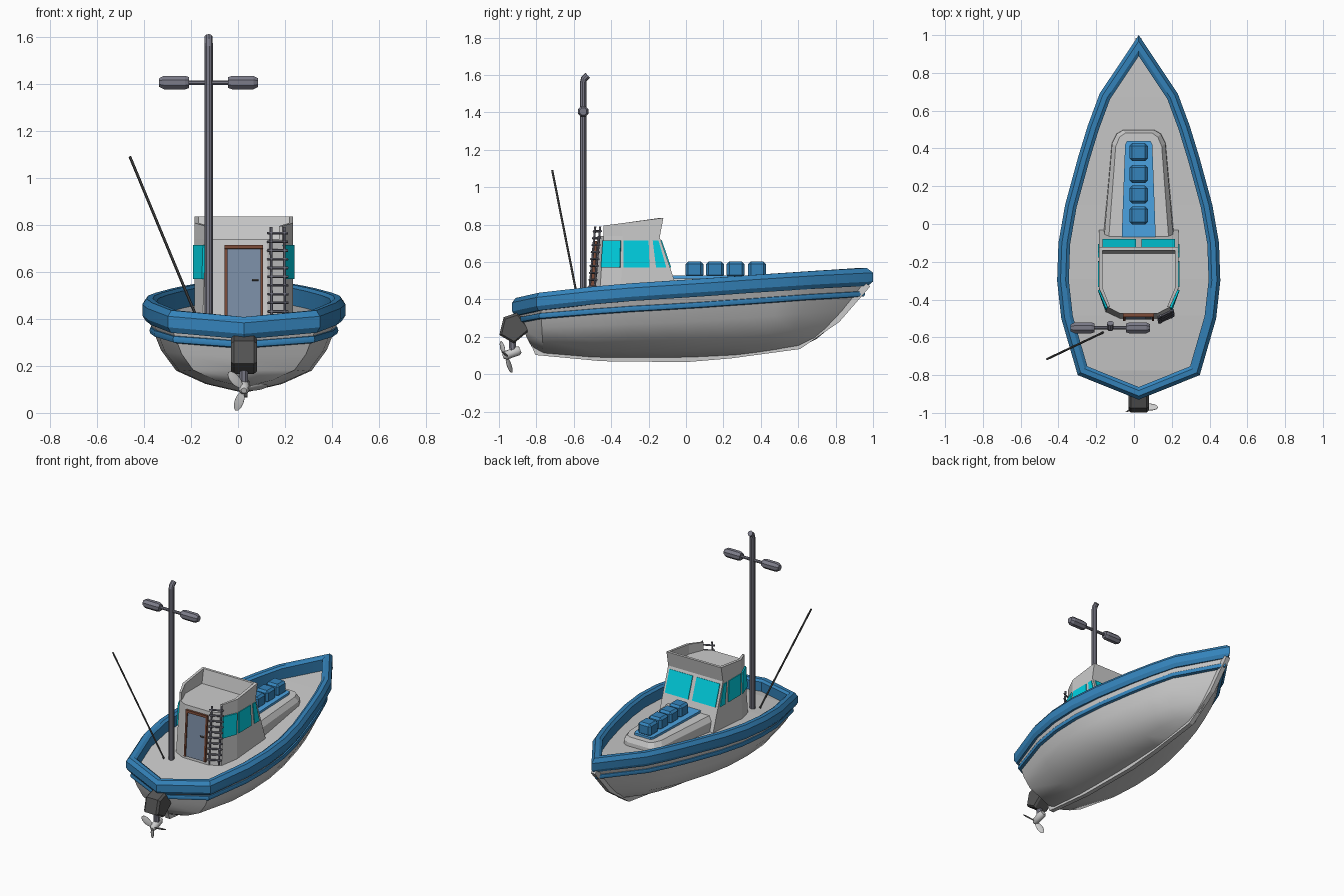
import bpy, bmesh, math
from mathutils import Vector, Matrix

if "Cube" in bpy.data.objects:
    bpy.data.objects.remove(bpy.data.objects["Cube"])

CX = 0.025  # hull centreline; all part coordinates are relative to it
BLUE, MAT_BLUE, CYAN = (.035, .23, .5), (.07, .36, .75), (0, .65, .78)
STEEL, DARK, BROWN, DOOR = (.2, .2, .25), (.09, .09, .09), (.2, .07, .04), (.2, .27, .38)
mats = {}


def finish(name, bm, color=None, smooth=None):
    bmesh.ops.remove_doubles(bm, verts=bm.verts, dist=1e-5)
    bmesh.ops.recalc_face_normals(bm, faces=bm.faces)
    me = bpy.data.meshes.new(name)
    bm.to_mesh(me)
    bm.free()
    ob = bpy.data.objects.new(name, me)
    ob.location.x = CX
    bpy.context.collection.objects.link(ob)
    if color:
        if color not in mats:
            mats[color] = bpy.data.materials.new("paint")
            mats[color].diffuse_color = (*color, 1)
        me.materials.append(mats[color])
    if smooth:
        bpy.ops.object.select_all(action='DESELECT')
        ob.select_set(True)
        bpy.context.view_layer.objects.active = ob
        bpy.ops.object.shade_smooth_by_angle(angle=math.radians(smooth))
    return ob


def loft(name, rings, color=None, caps=True, wrap=False, smooth=None):
    """Skin a list of closed rings; wrap joins the last ring to the first."""
    bm = bmesh.new()
    vs = [[bm.verts.new(p) for p in r] for r in rings]
    pairs = list(zip(vs, vs[1:])) + ([(vs[-1], vs[0])] if wrap else [])
    n = len(vs[0])
    for a, b in pairs:
        for i in range(n):
            j = (i + 1) % n
            bm.faces.new((a[i], a[j], b[j], b[i]))
    if caps and not wrap:
        bm.faces.new(vs[0])
        bm.faces.new(vs[-1])
    return finish(name, bm, color, smooth)


def tube(name, pts, radii, n=8, color=None, smooth=None):
    pts = [Vector(p) for p in pts]
    rings = []
    for i, p in enumerate(pts):
        d = (pts[min(i + 1, len(pts) - 1)] - pts[max(i - 1, 0)]).normalized()
        u = d.orthogonal().normalized() if i == 0 else (u - d * u.dot(d)).normalized()
        w = d.cross(u)
        r = radii[i] if isinstance(radii, (list, tuple)) else radii
        angs = [2 * math.pi * (k + .5) / n for k in range(n)]
        rings.append([p + (u * math.cos(a) + w * math.sin(a)) * r for a in angs])
    return loft(name, rings, color, smooth=smooth)


def panel(name, pts, t, color=None):
    pts = [Vector(p) for p in pts]
    n = (pts[1] - pts[0]).cross(pts[2] - pts[0]).normalized() * t / 2
    return loft(name, [[p - n for p in pts], [p + n for p in pts]], color)


def mirror_ring(half):
    return half + [(-x, y, z) for x, y, z in reversed(half)]


def sweep(name, half, section, color, smooth=None):
    """Sweep a section (inward offset, height) along a mirrored outline."""
    path = [Vector(p) for p in half] + [Vector((-x, y, z)) for x, y, z in half[-2:0:-1]]
    n, rings = len(path), []
    for d, h in section:
        ring = []
        for i, p in enumerate(path):
            a = (p - path[i - 1]).xy.normalized()
            b = (path[(i + 1) % n] - p).xy.normalized()
            na, nb = Vector((a.y, -a.x)), Vector((b.y, -b.x))
            m = (na + nb) / (1 + na.dot(nb))
            ring.append((p.x + m.x * d, p.y + m.y * d, p.z + h))
        rings.append(ring)
    return loft(name, rings, color, wrap=True, smooth=smooth)


# Stations bow to stern: gunwale y, half width, top z, keel y, keel z
ST = [(1, 0, .568, .62, .15), (.69, .207, .552, .5, .13), (.52, .27, .541, .4, .115),
      (.35, .322, .53, .28, .1), (.1, .39, .512, .08, .09), (-.1, .425, .499, -.1, .085),
      (-.3, .432, .486, -.3, .085), (-.5, .41, .469, -.5, .088), (-.8, .323, .436, -.76, .11),
      (-.93, 0, .408, -.8, .12)]


def level(fx, fz):
    return [(w * .94 * fx, ky + (y * .97 - ky) * fz ** .7, kz + (z - .085 - kz) * fz)
            for y, w, z, ky, kz in ST]


# Hull shell, rubbing strip and gunwale
profile = [(0, 0), (.4, .12), (.71, .3), (.87, .58), (.95, .84), (1, 1)]
loft("hull", [mirror_ring(level(*f)) for f in profile], caps=False, smooth=35)
sweep("rubbing_strip", level(.95, .84),
      [(.01, -.018), (-.012, -.013), (-.016, 0), (-.012, .013), (.01, .018)], BLUE, 40)
sweep("gunwale", [(w, y, z) for y, w, z, _, _ in ST],
      [(0, -.025), (0, -.072), (.015, -.095), (.06, -.095), (.062, -.012), (.045, 0), (.018, 0)],
      BLUE, 30)

# Deck
bm = bmesh.new()
rows = [[bm.verts.new((s * max(w - .03, 0), y * .97, z - .085)) for s in (1, -1)]
        for y, w, z, _, _ in ST]
for a, b in zip(rows, rows[1:]):
    bm.faces.new((a[0], a[1], b[1], b[0]))
finish("deck", bm)

# Keel band
outer = [(-.85, .21), (-.805, .103), (-.45, .07), (0, .065), (.24, .085), (.61, .135),
         (.82, .28), (.985, .47)]
inner = [(y * .94, z + .04) for y, z in outer]
loft("keel", [[(s * .016, *o), (s * .016, *i), (-s * .016, *i), (-s * .016, *o)]
              for o, i in zip(outer, inner) for s in (1,)])

# Raised foredeck, mat and crates
trunk = [(.19, -.09), (.145, .43), (.12, .48), (.085, .5)]
loft("foredeck_trunk", [mirror_ring([(x * k, y - (.03 if y > 0 else 0) * (1 - k) * 4, z)
                                     for x, y in trunk])
                        for k, z in ((1, .4), (.97, .48), (.84, .512))])
loft("mat", [mirror_ring([(.09, -.07, z), (.072, .42, z), (.062, .44, z)]) for z in (.5, .527)],
     MAT_BLUE)
for y in (.38, .265, .155, .045):
    bm = bmesh.new()
    bmesh.ops.create_cube(bm, size=1, matrix=Matrix.Translation((0, y, .56)) @
                          Matrix.Diagonal((.097, .095, .085, 1)))
    bmesh.ops.bevel(bm, geom=bm.edges[:], offset=.014, segments=1, affect='EDGES')
    finish("crate", bm, BLUE)

# Cabin body
low = [(.21, -.02), (.21, -.35), (.175, -.465), (.1, -.5)]
high = [(.21, -.143), (.21, -.34), (.165, -.44), (.1, -.473)]
loft("cabin", [mirror_ring([(x, y, z) for x, y in r]) for r, z in ((low, .38), (high, .74))])

# Roof parapet, open at the back
wall = [(.165, -.44, .795), (.21, -.34, .808), (.21, -.143, .836)]
wall += [(-x, y, z) for x, y, z in reversed(wall)]
rings = []
for x, y, z in wall:
    f = .022 if y > -.2 else 0
    ix, iy = x * .91, y - (.018 if y > -.2 else 0)
    rings.append([(x, y, .72), (x, y + f, z), (ix, iy + f, z), (ix, iy, .72)])
loft("roof_parapet", rings)

# Windows
for s in (1, -1):
    panel("rear_side_window", [(s * .172, -.453, .57), (s * .209, -.352, .57),
                               (s * .209, -.348, .715), (s * .168, -.443, .715)], .014, CYAN)
    panel("side_window", [(s * .21, -.333, .57), (s * .21, -.195, .57),
                          (s * .21, -.2, .715), (s * .21, -.333, .715)], .01, CYAN)
    panel("side_window_small", [(s * .21, -.16, .57), (s * .21, -.105, .57),
                                (s * .21, -.147, .715), (s * .21, -.178, .715)], .01, CYAN)
    panel("front_window", [(s * .015, -.085, .57), (s * .193, -.085, .57),
                           (s * .193, -.135, .715), (s * .015, -.135, .715)], .012, CYAN)


# Door on the rear wall, which leans slightly
def rear(x, z):
    return (x, -.5 + (z - .38) * .075, z)


panel("door", [rear(-.07, .4), rear(.07, .4), rear(.07, .7), rear(-.07, .7)], .016, DOOR)
for x in (-.076, .076):
    panel("door_jamb", [rear(x - .006, .4), rear(x + .006, .4), rear(x + .006, .7),
                        rear(x - .006, .7)], .03, BROWN)
panel("door_lintel", [rear(-.082, .697), rear(.082, .697), rear(.082, .713), rear(-.082, .713)],
      .034, BROWN)
tube("door_handle", [(.035, -.5, .565), (.062, -.5, .565)], .005, 6, DARK)

# Ladder on the angled rear corner
side = Vector((math.cos(.44), math.sin(.44), 0))
foot, head = Vector((.146, -.507, .4)), Vector((.143, -.472, .79))
for s in (-.031, .031):
    tube("ladder_rail", [foot + side * s, head + side * s], .006, 6, STEEL)
for k in range(10):
    c = foot.lerp(head, .08 + k * .095)
    tube("ladder_rung", [c - side * .047, c + side * .047], .006, 6, STEEL)

# Mast, crossbar lamps and aerial
mx = -.125 - CX
tube("mast", [(mx, -.55, .37), (mx, -.55, 1.56), (mx, -.545, 1.58), (mx, -.525, 1.598)],
     .018, 10, STEEL)
tube("crossbar", [(mx - .1, -.55, 1.405), (mx + .1, -.55, 1.405)], .01, 8, STEEL)
for s in (1, -1):
    tube("mast_lamp", [(mx + s * d, -.55, 1.405) for d in (.083, .1, .19, .21)],
         [.025, .031, .031, .02], 8, STEEL)
tube("aerial", [(-.165 - CX, -.575, .38), (-.46 - CX, -.715, 1.09)], .006, 6, DARK)

# Outboard motor
block = [(-.975, .305), (-.9, .33), (-.83, .24), (-.92, .165), (-.998, .21)]
ob = loft("motor_block", [[(x, (y + .915) * k - .915, (z - .24) * k + .24) for y, z in block]
                          for x, k in ((-.055, .85), (-.042, 1), (.042, 1), (.055, .85))], DARK)
tube("motor_leg", [(0, -.93, .2), (0, -.925, .11)], .02, 8, STEEL)
hub = Vector((0, -.965, .1))
axis = Vector((0, .93, .36)).normalized()
tube("propeller_hub", [hub - axis * .015, hub, hub + axis * .07, hub + axis * .085],
     [.012, .023, .026, .018], 10, smooth=40)
for deg in (-110, 10, 130):
    bm = bmesh.new()
    bmesh.ops.create_uvsphere(bm, u_segments=10, v_segments=6, radius=1)
    m = (Matrix.Translation(hub) @ Matrix.Rotation(math.radians(21), 4, 'X') @
         Matrix.Rotation(-math.radians(deg), 4, 'Y') @ Matrix.Translation((.058, 0, 0)) @
         Matrix.Rotation(.6, 4, 'X') @ Matrix.Diagonal((.047, .005, .022, 1)))
    bmesh.ops.transform(bm, matrix=m, verts=bm.verts)
    finish("propeller_blade", bm, smooth=50)

for m in bpy.data.materials:
    if m.users and not m.is_grease_pencil:
        m.use_nodes = True
        m.node_tree.nodes["Principled BSDF"].inputs["Base Color"].default_value = m.diffuse_color
